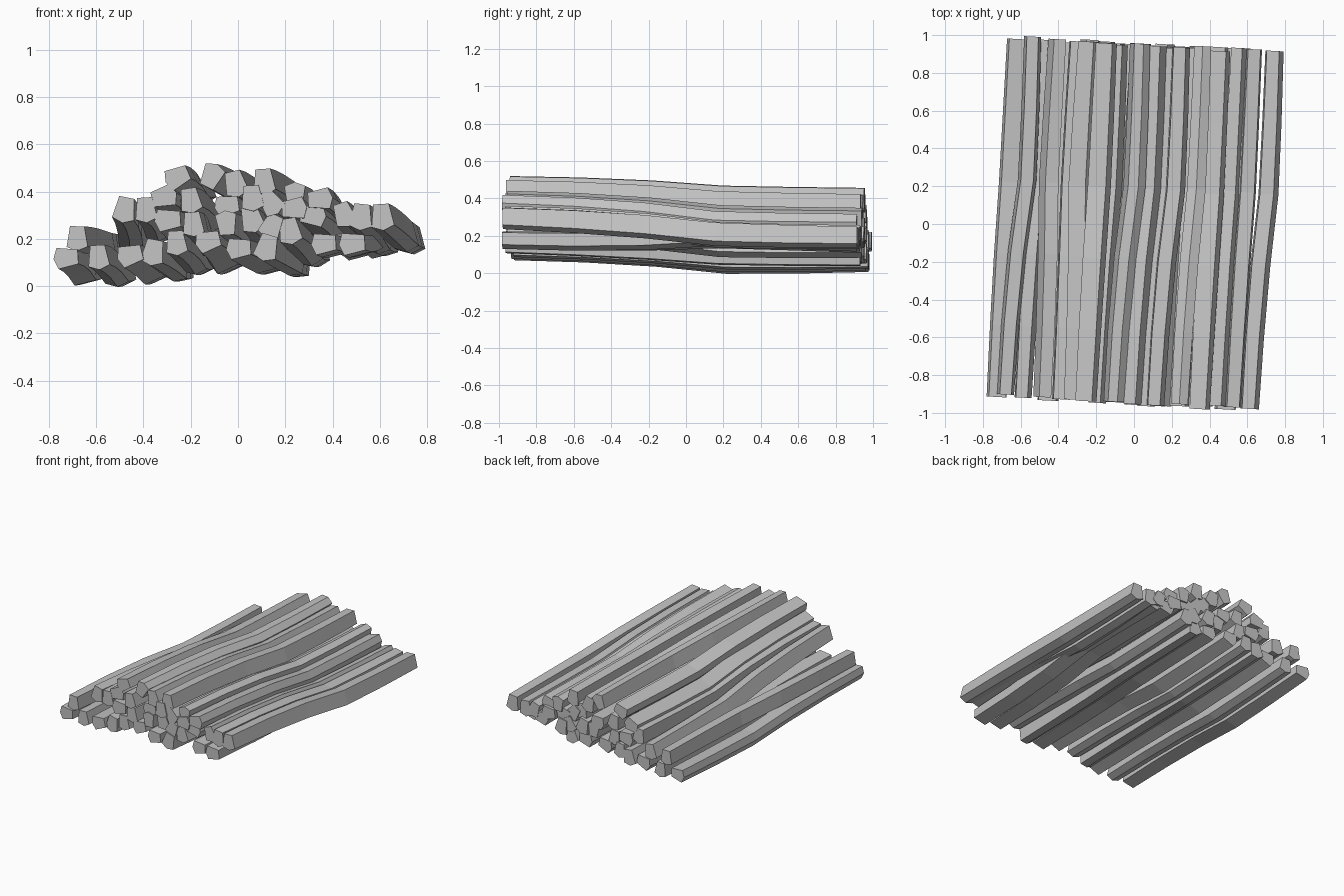
import bpy
import bmesh
import math
import random
from mathutils import Vector, Matrix

cube = bpy.data.objects.get("Cube")
if cube:
    bpy.data.objects.remove(cube, do_unlink=True)

random.seed(4)

# One plain grey for every log
grey = bpy.data.materials.new("plain grey")
grey.use_nodes = True
grey.diffuse_color = (0.55, 0.55, 0.55, 1)
grey.node_tree.nodes["Principled BSDF"].inputs["Base Color"].default_value = (0.55, 0.55, 0.55, 1)

# Uneven five-sided cross-section shared by all logs
SECTION = [(-.037, .054), (.027, .058), (.05, -.03), (.005, -.053), (-.044, -.04)]
# Bend strength at even steps along the log, front to back
BEND = [0, .1, .4, 1, .95, .8]
LENGTH = 1.895
BEND_SIZE = .06
SKEW = .056


def make_log(name, x, z, angle, roll_angle, sink=0):
    """Sweep the rolled section along a gently bent, slightly sinking path."""
    bm = bmesh.new()
    turn = math.radians(angle)
    roll = Matrix.Rotation(math.radians(roll_angle), 2)
    sag = Vector((math.cos(turn), math.sin(turn))) * BEND_SIZE
    drift = Vector((.1, -.04 - .04 * x - sink))
    front_y = -.95 - SKEW * x + random.uniform(-.012, .012)
    size = random.uniform(.94, 1.04)
    rings = []
    for i, bend in enumerate(BEND):
        t = i / (len(BEND) - 1)
        centre = Vector((x, z)) + drift * t + sag * bend
        thick = size * (1 + .1 * math.sin(math.pi * t))
        ring = []
        for corner in SECTION:
            offset = roll @ Vector(corner) * thick
            p = centre + offset
            # Ends are cut square to the slightly turned pile
            ring.append(bm.verts.new((p.x, front_y + LENGTH * t - SKEW * offset.x, p.y)))
        rings.append(ring)
    sides = len(SECTION)
    for a, b in zip(rings, rings[1:]):
        for k in range(sides):
            n = (k + 1) % sides
            bm.faces.new((a[k], a[n], b[n], b[k]))
    bm.faces.new(rings[0])
    bm.faces.new(rings[-1])
    bmesh.ops.recalc_face_normals(bm, faces=bm.faces)
    mesh = bpy.data.meshes.new(name)
    bm.to_mesh(mesh)
    bm.free()
    mesh.materials.append(grey)
    log = bpy.data.objects.new(name, mesh)
    bpy.context.collection.objects.link(log)


# Front end of each log: x and z in hundredths, then bend direction and roll in degrees
LAYERS = {
    "bottom_log": [(-73, 12, -80, -90), (-59, 12, -75, 0), (-46, 13, -60, -80),
                   (-36, 14, -50, -15), (-26, 18, -75, 0), (-13, 19, -85, -80),
                   (0, 16, -30, -90), (12, 16, -30, -20), (22, 23, -70, 5),
                   (36, 18, 40, -90), (48, 18, 70, -90), (61, 29, -50, 0)],
    "lower_log": [(-68, 20, -25, -5), (-30, 28, -90, -90),
                  (-19, 26, -100, 0), (-5, 27, -60, 180), (6, 28, -90, 10),
                  (14, 25, -50, -30), (32, 30, -60, 80), (52, 29, -75, -10)],
    "middle_log": [(-39, 32, -100, 0), (-31, 38, -120, 100), (-20, 36, -70, 5),
                   (-5, 34, -110, -85), (6, 37, -60, 0), (14, 35, -80, 30),
                   (24, 33, -100, 90), (45, 30, -75, 15)],
    "top_log": [(-26, 46, -80, -70), (-11, 47, -35, 150), (-1, 43, -50, 10),
                (11, 44, -40, 0), (24, 39, -60, 175), (35, 37, -80, 90)],
}
for layer, logs in LAYERS.items():
    for number, (x, z, angle, roll) in enumerate(logs, 1):
        make_log(f"{layer}_{number}", x / 100, z / 100, angle, roll)

# One log leans on the pile and drops steeply toward the back
make_log("sloping_log", -.48, .32, -115, -15, sink=.09)
